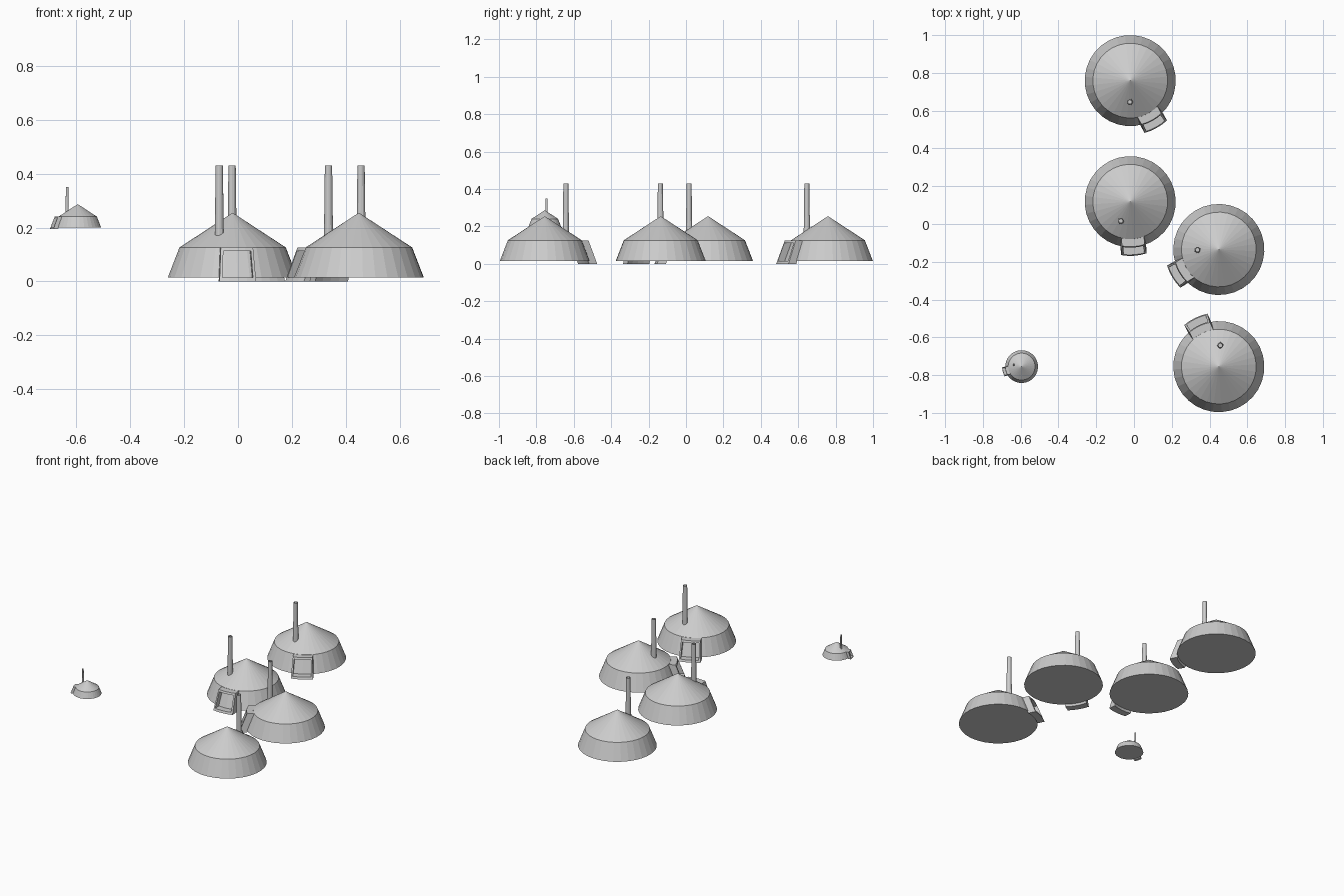
import bpy, bmesh
from math import sin, cos, pi, radians, sqrt
from mathutils import Matrix

if "Cube" in bpy.data.objects:
    bpy.data.objects.remove(bpy.data.objects["Cube"])

BASE_R, TOP_R, BASE_Z, EAVE_Z, APEX_Z = 0.241, 0.198, 0.015, 0.126, 0.255
SIDES = 32


def wall_radius(z):
    return BASE_R + (TOP_R - BASE_R) * (z - BASE_Z) / (EAVE_Z - BASE_Z)


def finish(name, bm, matrix):
    bmesh.ops.recalc_face_normals(bm, faces=bm.faces)
    mesh = bpy.data.meshes.new(name)
    bm.to_mesh(mesh)
    bm.free()
    ob = bpy.data.objects.new(name, mesh)
    bpy.context.collection.objects.link(ob)
    ob.matrix_world = matrix


def lathe(profile, sides, cx=0, cy=0):
    """Revolve (radius, z) points; a zero radius becomes a pole, ends are capped."""
    bm = bmesh.new()
    rings = []
    for r, z in profile:
        n = sides if r > 0 else 1
        rings.append([bm.verts.new((cx + r * cos(2 * pi * i / sides),
                                    cy + r * sin(2 * pi * i / sides), z)) for i in range(n)])
    for a, b in zip(rings, rings[1:]):
        for i in range(sides):
            j = (i + 1) % sides
            bm.faces.new([a[i], a[j], b[0]] if len(b) == 1 else [a[i], a[j], b[j], b[i]])
    for ring in (rings[0], rings[-1]):
        if len(ring) > 1:
            bm.faces.new(ring)
    return bm


def curved_bar(bm, u0, u1, z0, z1, n, inner=-0.006, outer=0.04):
    """Bar following the sloping round wall, facing +x."""
    sections = []
    for i in range(n + 1):
        u = u0 + (u1 - u0) * i / n
        sec = []
        for z, off in ((z0, inner), (z0, outer), (z1, outer), (z1, inner)):
            r = wall_radius(z) + off
            y = u * (0.06 + 0.008 * (1 - z / EAVE_Z))
            sec.append(bm.verts.new((sqrt(r * r - y * y), y, z)))
        sections.append(sec)
    for a, b in zip(sections, sections[1:]):
        for k in range(4):
            m = (k + 1) % 4
            bm.faces.new([a[k], a[m], b[m], b[k]])
    bm.faces.new(sections[0])
    bm.faces.new(sections[-1])


def hut(label, x, y, z, scale, door_angle):
    mat = (Matrix.Translation((x, y, z)) @ Matrix.Rotation(radians(door_angle), 4, 'Z')
           @ Matrix.Scale(scale, 4))
    # sloping wall with closed floor, and conical roof
    body = lathe([(BASE_R, BASE_Z), (TOP_R, EAVE_Z), (0, APEX_Z)], SIDES)
    finish(label + "_wall_and_roof", body, mat)
    # door frame: sill, lintel and two jambs
    bm = bmesh.new()
    curved_bar(bm, -1, 1, 0, 0.014, 4)
    curved_bar(bm, -1, 1, 0.112, 0.125, 4)
    for s in (-1, 1):
        curved_bar(bm, s * 0.84, s, 0.014, 0.112, 1)
    finish(label + "_door_frame", bm, mat)
    # hollow-topped chimney pipe
    a = radians(-30)
    pipe = lathe([(0.017, 0.15), (0.0135, 0.43), (0.0095, 0.43), (0.0095, 0.40)],
                 12, 0.113 * cos(a), 0.113 * sin(a))
    finish(label + "_chimney", pipe, mat)


hut("back_hut", -0.02, 0.759, 0, 1, -61)
hut("middle_hut", -0.02, 0.118, 0, 1, -86)
hut("right_hut", 0.449, -0.135, 0, 1, 211)
hut("front_hut", 0.449, -0.755, 0, 1, 116)
hut("small_hut", -0.595, -0.755, 0.195, 0.36, 196)
